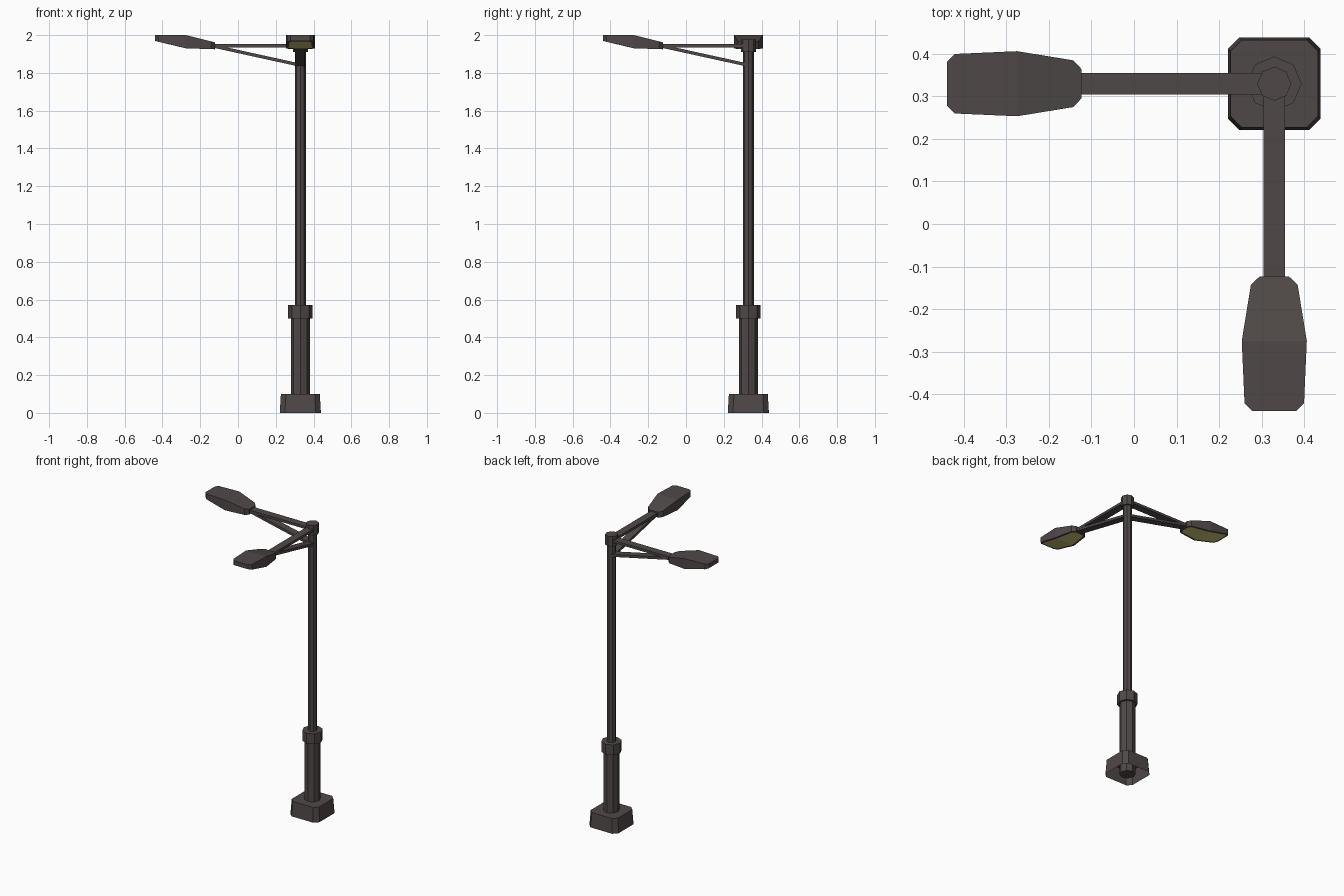
import bpy, bmesh, math
from mathutils import Matrix, Vector

if "Cube" in bpy.data.objects:
    bpy.data.objects.remove(bpy.data.objects["Cube"])

P = 0.33  # pole centre in x and y


def material(name, rgb):
    m = bpy.data.materials.new(name)
    m.diffuse_color = (*rgb, 1)
    m.use_nodes = True
    m.node_tree.nodes["Principled BSDF"].inputs["Base Color"].default_value = m.diffuse_color
    return m


METAL = material("dark metal", (0.078, 0.066, 0.064))
LENS = material("yellow lens", (0.62, 0.58, 0.18))


def finish(name, bm, mats=(METAL,), angle=0.0):
    """Turn about the pole axis, then move onto the pole."""
    bm.transform(Matrix.Translation((P, P, 0)) @ Matrix.Rotation(angle, 4, 'Z'))
    bm.normal_update()
    me = bpy.data.meshes.new(name)
    bm.to_mesh(me)
    bm.free()
    for m in mats:
        me.materials.append(m)
    ob = bpy.data.objects.new(name, me)
    bpy.context.collection.objects.link(ob)
    return ob


def tube(name, r, z0, z1):
    bm = bmesh.new()
    bmesh.ops.create_cone(bm, cap_ends=True, segments=8, radius1=r, radius2=r, depth=z1 - z0,
                          matrix=Matrix.Translation((0, 0, (z0 + z1) / 2)))
    finish(name, bm)


def bar(name, a, b, width, thick, angle):
    """Flat bar between two points in the xz plane."""
    a, b = Vector(a), Vector(b)
    d = b - a
    pitch = Matrix.Rotation(-math.atan2(d.z, d.x), 4, 'Y')
    bm = bmesh.new()
    bmesh.ops.create_cube(bm, size=1, matrix=Matrix.Translation((a + b) / 2) @ pitch
                          @ Matrix.Diagonal((d.length, width, thick, 1)))
    finish(name, bm, angle=angle)


# base: tapered block with cut corners, open underneath
bm = bmesh.new()
rings = []
for h, z in ((0.109, 0.0), (0.103, 0.1)):
    c = h - 0.027
    pts = [(h, -c), (h, c), (c, h), (-c, h), (-h, c), (-h, -c), (-c, -h), (c, -h)]
    rings.append([bm.verts.new((x, y, z)) for x, y in pts])
for i in range(8):
    j = (i + 1) % 8
    bm.faces.new((rings[0][i], rings[0][j], rings[1][j], rings[1][i]))
bm.faces.new(rings[1])
finish("base", bm)

# post, collar, pole and cap
tube("lower_post", 0.05, 0.0, 0.51)
tube("collar", 0.064, 0.5, 0.57)
tube("pole", 0.029, 0.56, 1.93)
tube("pole_cap", 0.04, 1.91, 1.977)

# lamp head outline: x from pole, half width, bottom z, top z
HEAD = [(-0.453, 0.034, 1.925, 1.962), (-0.473, 0.055, 1.926, 1.967), (-0.605, 0.0765, 1.93, 2.0),
        (-0.752, 0.070, 1.965, 2.0), (-0.77, 0.052, 1.97, 2.0)]


def lamp_head(name, angle):
    bm = bmesh.new()
    grid = [[bm.verts.new(p) for p in ((x, w, t), (x, -w, t), (x, -w, b), (x, w, b))]
            for x, w, b, t in HEAD]
    bottom = []
    for s, e in zip(grid, grid[1:]):
        for k in range(4):
            f = bm.faces.new((s[k], s[(k + 1) % 4], e[(k + 1) % 4], e[k]))
            if k == 2:
                bottom.append(f)
    bm.faces.new(grid[0])
    bm.faces.new(grid[-1])
    bmesh.ops.recalc_face_normals(bm, faces=bm.faces)
    # lens: inset of the underside
    bmesh.ops.inset_region(bm, faces=bottom, thickness=0.014, use_even_offset=True)
    for f in bottom:
        f.material_index = 1
    finish(name, bm, (METAL, LENS), angle)


# two arms at right angles
for side, ang in (("left", 0.0), ("front", math.pi / 2)):
    bar(side + "_arm", (0.0, 0, 1.944), (-0.46, 0, 1.944), 0.051, 0.017, ang)
    bar(side + "_strut", (-0.01, 0, 1.843), (-0.47, 0, 1.944), 0.05, 0.017, ang)
    lamp_head(side + "_lamp_head", ang)
